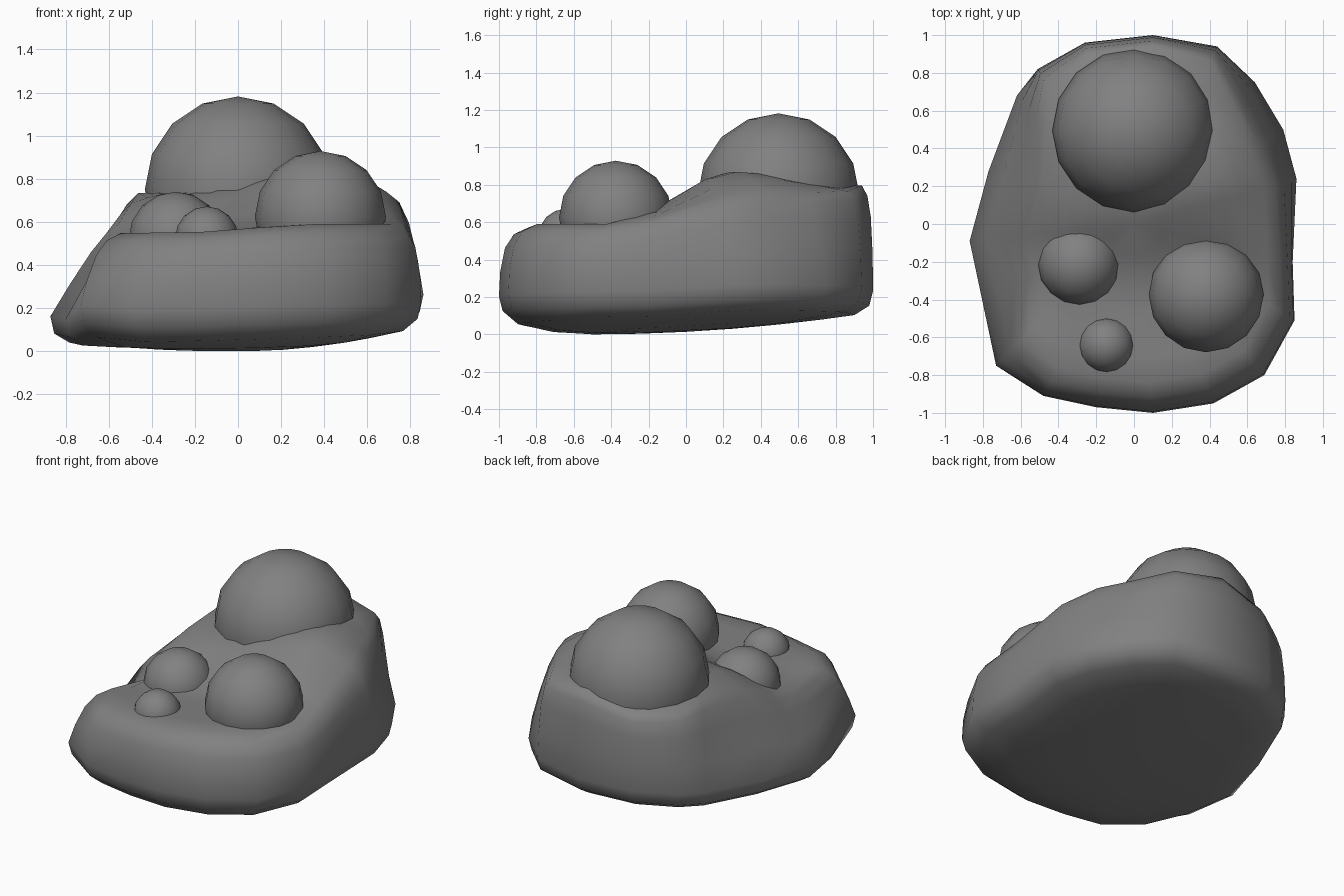
import bpy, bmesh
from mathutils import Vector

cube = bpy.data.objects.get("Cube")
if cube:
    bpy.data.objects.remove(cube, do_unlink=True)

GREY = (0.22, 0.22, 0.22, 1)
stone = bpy.data.materials.new("stone grey")
stone.use_nodes = True
stone.diffuse_color = GREY
stone.node_tree.nodes["Principled BSDF"].inputs["Base Color"].default_value = GREY


def ramp(a, b, v):
    """Smooth step from 0 at a to 1 at b."""
    t = min(max((v - a) / (b - a), 0), 1)
    return t * t * (3 - 2 * t)


def mix(a, b, t):
    return a + (b - a) * t


def top_height(x, y):
    """Low front ledge, raised back, higher on the left side."""
    left = ramp(-0.3, 0.4, x)
    rise = ramp(-0.35 - 0.05 * left, mix(0.17, 0.26, left), y)
    z = 0.55 + 0.04 * left + (0.19 + 0.09 * left) * rise
    # Edges sink on the left, the right and the back
    z -= 0.15 * ramp(0.42, 0.78, x) * rise
    z -= 0.08 * ramp(0.3, 0.6, -x) * ramp(-0.6, -0.2, y) * (1 - ramp(0.1, 0.6, y))
    z -= 0.1 * ramp(0.1, 0.5, x) * ramp(0.3, 0.8, y)
    return z - 0.02 * ramp(0.4, 0.95, y)


def base_height(x, y):
    """Rounded underside, lowest towards the front."""
    across = 0.16 if x > 0 else 0.05
    along = 0.4 if y < -0.53 else 0.05
    corner = ramp(0.4, 0.75, -x) * ramp(0.4, 0.75, -y)
    return across * x * x + along * (y + 0.53) ** 2 + 0.05 * corner


# Footprint of the rock, counter-clockwise from the front
outline = [(0.1, -1), (0.42, -0.95), (0.69, -0.8), (0.85, -0.51), (0.84, -0.2),
           (0.86, 0.24), (0.79, 0.5), (0.64, 0.75), (0.44, 0.94), (0.1, 1),
           (-0.26, 0.96), (-0.51, 0.82), (-0.62, 0.68), (-0.77, 0.28),
           (-0.87, -0.09), (-0.8, -0.42), (-0.73, -0.75), (-0.48, -0.91), (-0.2, -0.97)]

# Wall profile: inward fraction, upward fraction
wall = [(0, 0), (0.04, 0.35), (0.2, 0.7), (0.5, 0.9), (1, 1)]


def column(x, y):
    """Points from underside to top centre for one footprint corner."""
    slope = ramp(0.3, 0.8, -x) * (1 - ramp(0.55, 0.95, abs(y)))
    corner = ramp(0.1, 0.6, x) * ramp(0, 0.4, y) * (1 - ramp(0.85, 1, y))
    rim = 1 - mix(mix(0.16, 0.06, ramp(0.5, 1, y)), 0.36, slope) - 0.06 * corner
    rim_z = top_height(x * rim, y * rim)
    lean = max(slope * 0.8, corner * 0.6)
    pts = []
    for s in (0.25, 0.5, 0.72, 0.9):
        pts.append((x * s, y * s, base_height(x * s, y * s)))
    foot = base_height(x, y) + 0.035
    pts.append((x * 0.98, y * 0.98, foot))
    for inward, up in wall:
        s = mix(1, rim, mix(inward, up, lean))
        pts.append((x * s, y * s, mix(foot + 0.08, rim_z, up)))
    for f in (0.85, 0.7, 0.55, 0.4, 0.2):
        px, py = x * rim * f, y * rim * f
        pts.append((px, py, top_height(px, py)))
    return pts


# Rock body
bm = bmesh.new()
columns = [[bm.verts.new(p) for p in column(x, y)] for x, y in outline]
bottom = bm.verts.new((0, 0, base_height(0, 0)))
top = bm.verts.new((0, 0, top_height(0, 0)))
for i, a in enumerate(columns):
    b = columns[(i + 1) % len(columns)]
    bm.faces.new((bottom, b[0], a[0]))
    bm.faces.new((a[-1], b[-1], top))
    for k in range(len(a) - 1):
        bm.faces.new((a[k], b[k], b[k + 1], a[k + 1]))
bmesh.ops.recalc_face_normals(bm, faces=bm.faces)
mesh = bpy.data.meshes.new("rock_body")
bm.to_mesh(mesh)
bm.free()
mesh.materials.append(stone)
mesh.shade_smooth()
rock = bpy.data.objects.new("rock_body", mesh)
bpy.context.collection.objects.link(rock)

# Round boulders sunk into the top
boulders = {
    "large_boulder": ((0, 0.495, 0.75), 0.432),
    "medium_boulder": ((0.382, -0.375, 0.625), 0.304),
    "small_boulder": ((-0.288, -0.212, 0.52), 0.22),
    "tiny_boulder": ((-0.145, -0.642, 0.525), 0.147),
}
for name, (centre, radius) in boulders.items():
    bpy.ops.mesh.primitive_uv_sphere_add(segments=16, ring_count=8,
                                         radius=radius, location=Vector(centre))
    ball = bpy.context.object
    ball.name = name
    ball.data.materials.append(stone)
    bpy.ops.object.shade_smooth()
